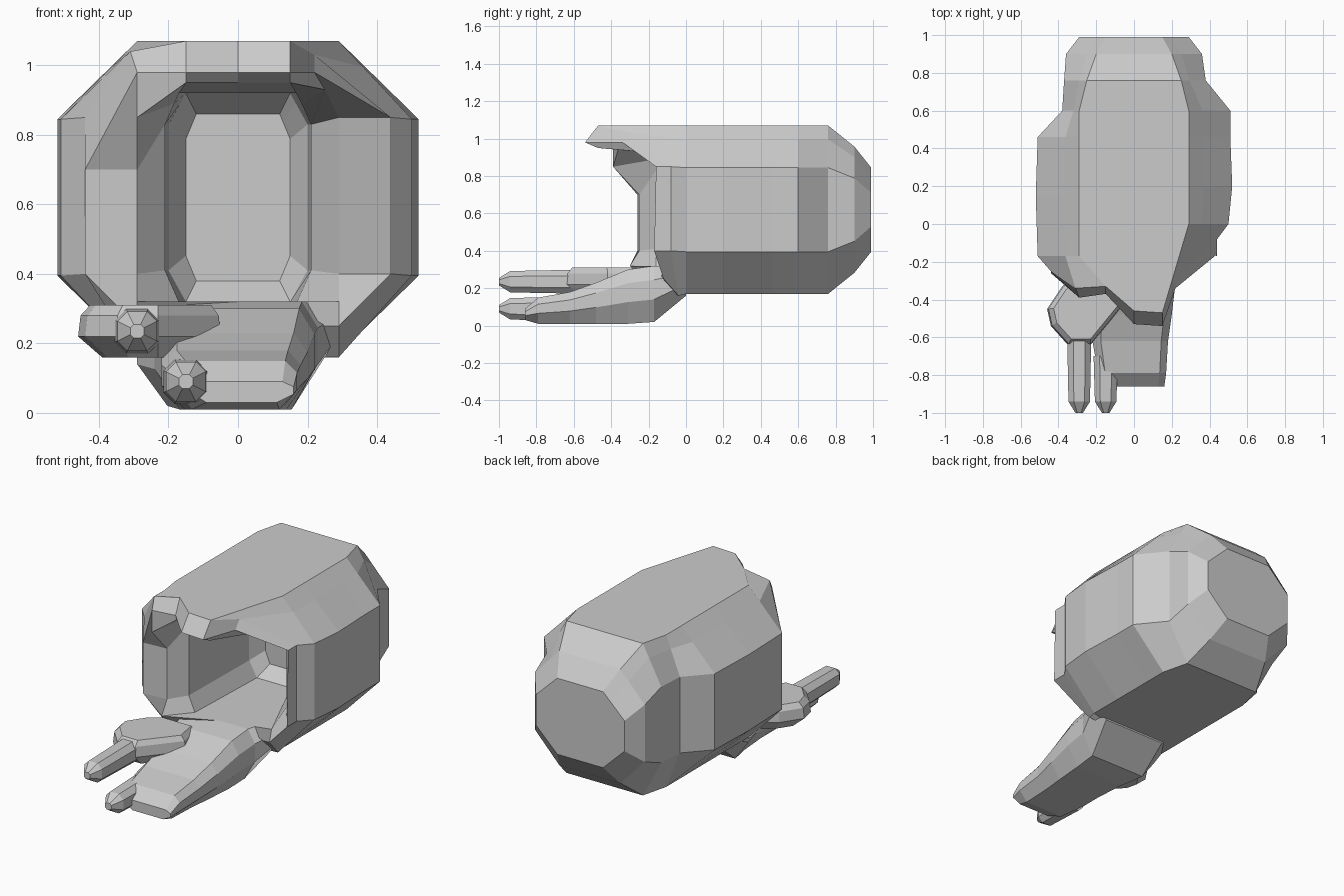
import bpy
import bmesh

cube = bpy.data.objects.get("Cube")
if cube:
    bpy.data.objects.remove(cube, do_unlink=True)

grey = bpy.data.materials.new("plain grey")
grey.use_nodes = True
COLOUR = (0.6, 0.6, 0.6, 1)
grey.diffuse_color = COLOUR
grey.node_tree.nodes["Principled BSDF"].inputs["Base Color"].default_value = COLOUR

# Heights shared by the shell, its rim and the tongue
BASE, SOLE, FLOOR, SILL = .16, .25, .32, .4
MIDDLE, LINTEL, BROW, ROOF = .62, .85, .98, 1.07
# Half widths of the mouth: inner edge, outer edge and brow corner
INNER, OUTER, CORNER = .29, .44, .15


def loft(name, rings):
    """Skin a list of equal rings and close both ends."""
    bm = bmesh.new()
    loops = [[bm.verts.new(point) for point in ring] for ring in rings]
    for first, second in zip(loops, loops[1:]):
        count = len(first)
        for i in range(count):
            j = (i + 1) % count
            bm.faces.new((first[i], first[j], second[j], second[i]))
    bm.faces.new(loops[0])
    bm.faces.new(loops[-1])
    bmesh.ops.recalc_face_normals(bm, faces=bm.faces)
    mesh = bpy.data.meshes.new(name)
    bm.to_mesh(mesh)
    bm.free()
    mesh.materials.append(grey)
    obj = bpy.data.objects.new(name, mesh)
    bpy.context.collection.objects.link(obj)
    return obj


def section(y_left, y_right, left, right, flat, height, straight=.5):
    """Octagon about the middle height, with extra points on the upper half."""
    y_mid = (y_left + y_right) / 2
    high, low = MIDDLE + height, MIDDLE - height
    upper, lower = MIDDLE + height * straight, MIDDLE - height * straight
    shoulder = (high + high + upper) / 3
    return [
        (-flat, y_left, high), (0, y_mid, high), (flat, y_right, high),
        ((flat + flat + right) / 3, y_right, shoulder),
        (right, y_right, upper), (right, y_right, lower),
        (flat, y_right, low), (0, y_mid, low), (-flat, y_left, low),
        (-left, y_left, lower), (-left, y_left, upper),
        (-(flat + flat + left) / 3, y_left, shoulder)]


# Outer skin, from the rounded back to the front
tall = ROOF - MIDDLE
outer_skin = [
    section(.99, .99, INNER, INNER, CORNER, tall / 2, .4),
    section(.9, .9, .36, .36, .2, tall * .75),
    section(.76, .76, .37, .38, .25, tall),
    section(.6, .6, .38, .51, INNER, tall),
    section(.46, .46, .51, .51, INNER, tall),
    section(.15, .2, .52, .52, INNER, tall),
    section(-.17, 0, .51, .5, INNER, tall)]

# Uneven front rim with the overhanging brow
rim_face = [
    (-CORNER, -.33, ROOF), (0, -.46, ROOF), (CORNER, -.47, ROOF), (.22, -.3, ROOF - .04),
    (OUTER, -.08, LINTEL), (OUTER, -.08, SILL),
    (INNER, -.04, BASE), (0, -.06, BASE), (-INNER, -.17, BASE),
    (-OUTER, -.24, SILL), (-OUTER, -.25, LINTEL), (-.31, -.34, ROOF - .03)]
rim_lip = [
    (-CORNER, -.37, BROW), (0, -.53, BROW), (CORNER, -.54, BROW), (.22, -.34, BROW),
    (OUTER, -.16, LINTEL), (OUTER, -.17, SILL),
    (INNER, -.12, SOLE), (0, -.14, SOLE), (-INNER, -.24, SOLE),
    (-OUTER, -.26, SILL), (-OUTER, -.26, .7), (-INNER, -.39, BROW)]
rim_return = [
    (-CORNER, -.36, .95), (0, -.47, .95), (CORNER, -.47, .95), (.25, -.24, .93),
    (INNER, .04, LINTEL), (INNER, .04, SILL),
    (INNER, -.1, FLOOR), (0, -.17, FLOOR), (-INNER, -.3, FLOOR),
    (-INNER, -.25, SILL), (-INNER, -.25, .7), (-INNER, -.39, LINTEL)]

# Hollow inside, from the mouth to its back wall
hollow = MIDDLE - FLOOR
cavity = [
    section(-.16, .17, .21, .21, .17, hollow, .7),
    section(.39, .39, .2, .2, CORNER, hollow, .7),
    section(.47, .47, CORNER, CORNER, .12, hollow * .8, .7)]
loft("hollow_shell", outer_skin + [rim_face, rim_lip, rim_return] + cavity)


# Tongue running forward from the floor
def tongue_ring(y, left, right, bottom, top):
    low = bottom + (top - bottom) * .4
    high = bottom + (top - bottom) * .75
    return [
        (-left * .7, y, bottom), (right * .7, y, bottom),
        (right, y, low), (right, y, high), (right * .8, y, top),
        (-left * .8, y, top), (-left, y, high), (-left, y, low)]


loft("tongue", [
    tongue_ring(-.86, .13, .16, .03, .09),
    tongue_ring(-.79, .19, .17, .01, .15),
    tongue_ring(-.62, .22, .18, .01, .18),
    tongue_ring(-.48, .22, .2, .01, .23),
    tongue_ring(-.31, .24, .22, .01, .3),
    tongue_ring(-.17, INNER, .23, .02, FLOOR),
    tongue_ring(0, INNER, INNER, BASE, FLOOR)])


# Two blunt square prongs at the front
def prong(name, x, z, root):
    def ring(y, size):
        corners = ((-1, -.5), (-.5, -1), (.5, -1), (1, -.5),
                   (1, .5), (.5, 1), (-.5, 1), (-1, .5))
        return [(x + size * across, y, z + size * up) for across, up in corners]
    loft(name, [ring(-1, .02), ring(-.94, .057), ring(root, .064)])


prong("lower_prong", -CORNER, .09, -.7)
prong("upper_prong", -INNER, .235, -.58)

# Side lobe that carries the upper prong and meets the floor
outline = [(-.3, -.27), (-.38, -.33), (-.46, -.45), (-.44, -.54),
           (-.35, -.64), (-.23, -.64), (-.05, -.42), (-.08, -.27)]


def lobe_ring(scale, z):
    centre_x, centre_y = -.23, -.43
    return [(centre_x + (x - centre_x) * scale, centre_y + (y - centre_y) * scale, z)
            for x, y in outline]


loft("side_lobe", [lobe_ring(.7, BASE), lobe_ring(1, .22),
                   lobe_ring(.97, .28), lobe_ring(.85, .31)])
